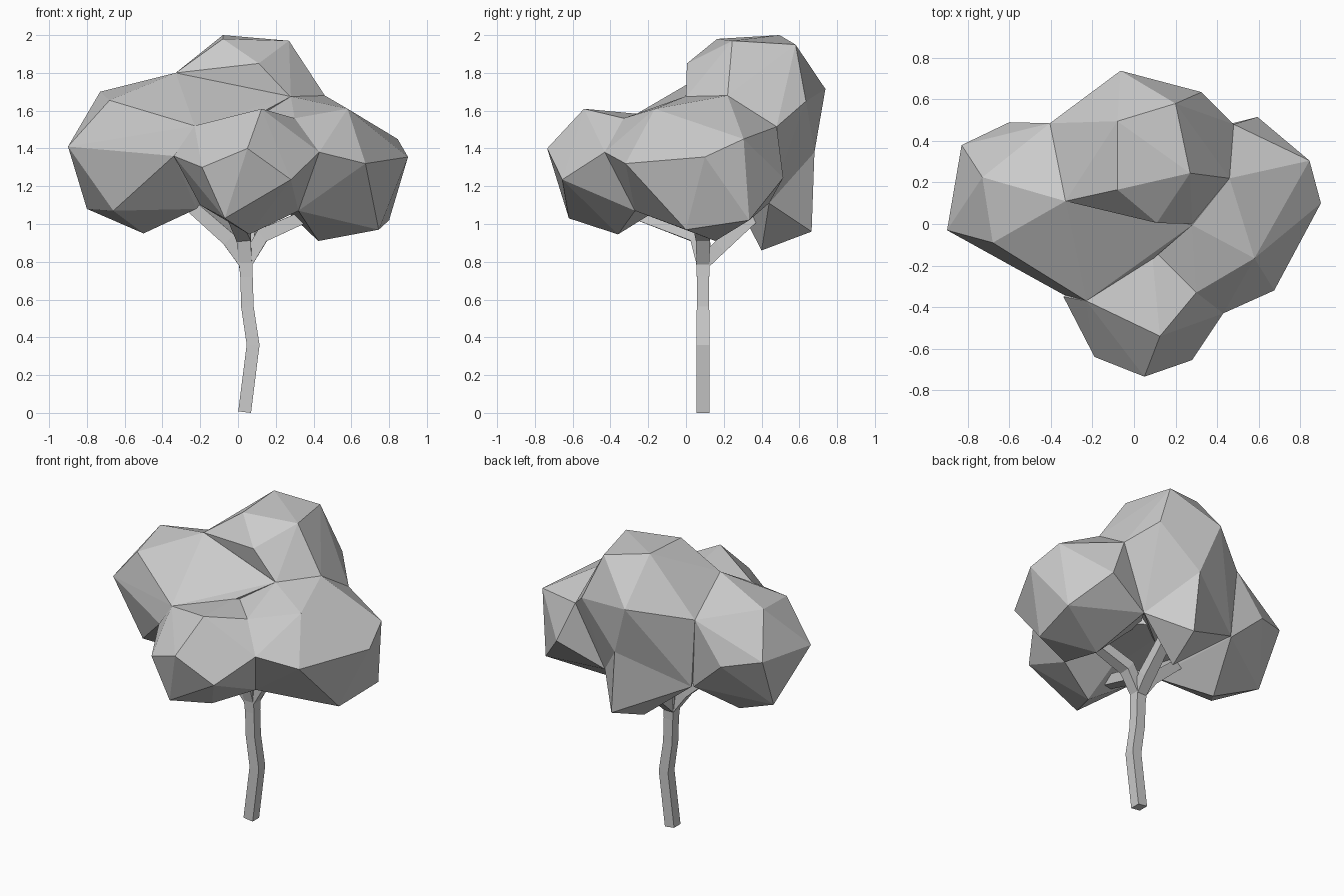
import bpy, bmesh
from mathutils import Vector


def finish(bm, name):
    bmesh.ops.recalc_face_normals(bm, faces=bm.faces)
    me = bpy.data.meshes.new(name)
    bm.to_mesh(me)
    bm.free()
    ob = bpy.data.objects.new(name, me)
    bpy.context.collection.objects.link(ob)
    return ob


def lobe(name, pts):
    """Faceted foliage clump: the convex hull of a few corner points."""
    bm = bmesh.new()
    for p in pts:
        bm.verts.new(p)
    res = bmesh.ops.convex_hull(bm, input=bm.verts)
    junk = {g for g in res["geom_interior"] + res["geom_unused"]
            if isinstance(g, bmesh.types.BMVert)}
    bmesh.ops.delete(bm, geom=list(junk), context='VERTS')
    return finish(bm, name)


def limb(name, path, widths, side):
    """Square-section limb swept along a path."""
    bm = bmesh.new()
    pts = [Vector(p) for p in path]
    rings = []
    for i, p in enumerate(pts):
        d = (pts[min(i + 1, len(pts) - 1)] - pts[max(i - 1, 0)]).normalized()
        u = (Vector(side) - d * d.dot(Vector(side))).normalized()
        v = d.cross(u)
        h = widths[i] / 2
        rings.append([bm.verts.new(p + u * a * h + v * b * h)
                      for a, b in ((-1, -1), (1, -1), (1, 1), (-1, 1))])
    for r, s in zip(rings, rings[1:]):
        for k in range(4):
            bm.faces.new((r[k], r[(k + 1) % 4], s[(k + 1) % 4], s[k]))
    bm.faces.new(rings[0])
    bm.faces.new(rings[-1])
    return finish(bm, name)


# Trunk
limb("trunk", [(.035, .09, .004), (.08, .09, .36), (.05, .09, .56), (.045, .09, .72),
               (.035, .09, .9)], [.068, .068, .066, .066, .08], (1, 0, 0))

# Branches spreading from the fork into each foliage clump
fork = (.04, .09, .79)
for name, mid, tip in (("left_branch", (-.05, .08, .92), (-.3, .06, 1.14)),
                       ("right_branch", (.13, .09, .94), (.4, .06, 1.06)),
                       ("front_branch", (.03, .05, .94), (-.03, -.3, 1.07)),
                       ("back_branch", (.05, .18, .88), (.06, .38, 1.06))):
    side = (0, 1, 0) if name[0] in "lr" else (1, 0, 0)
    limb(name, [fork, mid, tip], [.068, .075, .065], side)

# Front foliage
lobe("front_foliage", [
    (-.34, -.35, 1.36), (-.19, -.64, 1.30), (.05, -.735, 1.40), (.28, -.655, 1.235),
    (.43, -.43, 1.38), (.125, -.54, 1.61), (.3, -.33, 1.56), (-.23, -.37, 1.52),
    (.085, -.115, 1.57), (-.07, -.62, 1.03), (.06, -.36, .945), (.32, -.27, 1.07),
    (-.2, -.25, 1.1), (.05, .05, 1.2)])

# Left foliage
lobe("left_foliage", [
    (-.9, -.03, 1.41), (-.73, .225, 1.70), (-.83, .38, 1.43), (-.68, -.09, 1.655),
    (-.6, .49, 1.38), (-.405, .485, 1.64), (-.33, .11, 1.80), (-.23, -.37, 1.52),
    (-.34, -.34, 1.36), (-.8, .22, 1.08), (-.5, .15, .95), (-.66, -.06, 1.07),
    (-.38, .46, 1.18), (-.22, -.08, 1.08), (.095, -.165, 1.575), (.28, -.005, 1.675)])

# Right foliage
lobe("right_foliage", [
    (.9, .1, 1.355), (.845, .305, 1.45), (.675, -.32, 1.32), (.58, -.165, 1.61),
    (.8, .335, 1.02), (.745, 0, .97), (.425, .155, .91), (.32, -.27, 1.07),
    (.46, .22, 1.68), (.28, -.005, 1.675), (.595, .515, 1.245), (.48, .48, 1.515),
    (.3, -.33, 1.56), (.43, -.43, 1.38), (.085, -.115, 1.57), (.12, .2, 1.2),
    (.29, .44, 1.11)])

# Tall back foliage, with a wedge that hangs down behind the trunk
waist = [(.05, .68, 1.38), (.29, .44, 1.11), (-.37, .47, 1.18)]
lobe("back_foliage", waist + [
    (-.08, .495, 2.0), (-.08, .165, 1.98), (.27, .245, 1.97), (.2, .58, 1.95),
    (-.065, .738, 1.715), (.325, .635, 1.65), (.46, .22, 1.68), (.11, .005, 1.85),
    (-.33, .11, 1.80), (-.405, .485, 1.64), (.48, .48, 1.515), (.28, 0, 1.67),
    (0, .2, 1.12)])
lobe("back_foliage_wedge", waist + [
    (.085, .665, .96), (.03, .40, .86), (0, .25, 1.15)])

# Inner foliage closing the hollow between the clumps
lobe("inner_foliage", [
    (-.4, .1, 1.15), (.4, .1, 1.15), (0, -.3, 1.12), (0, .4, 1.15),
    (-.2, .2, 1.5), (.25, .2, 1.5), (.1, -.2, 1.5)])
